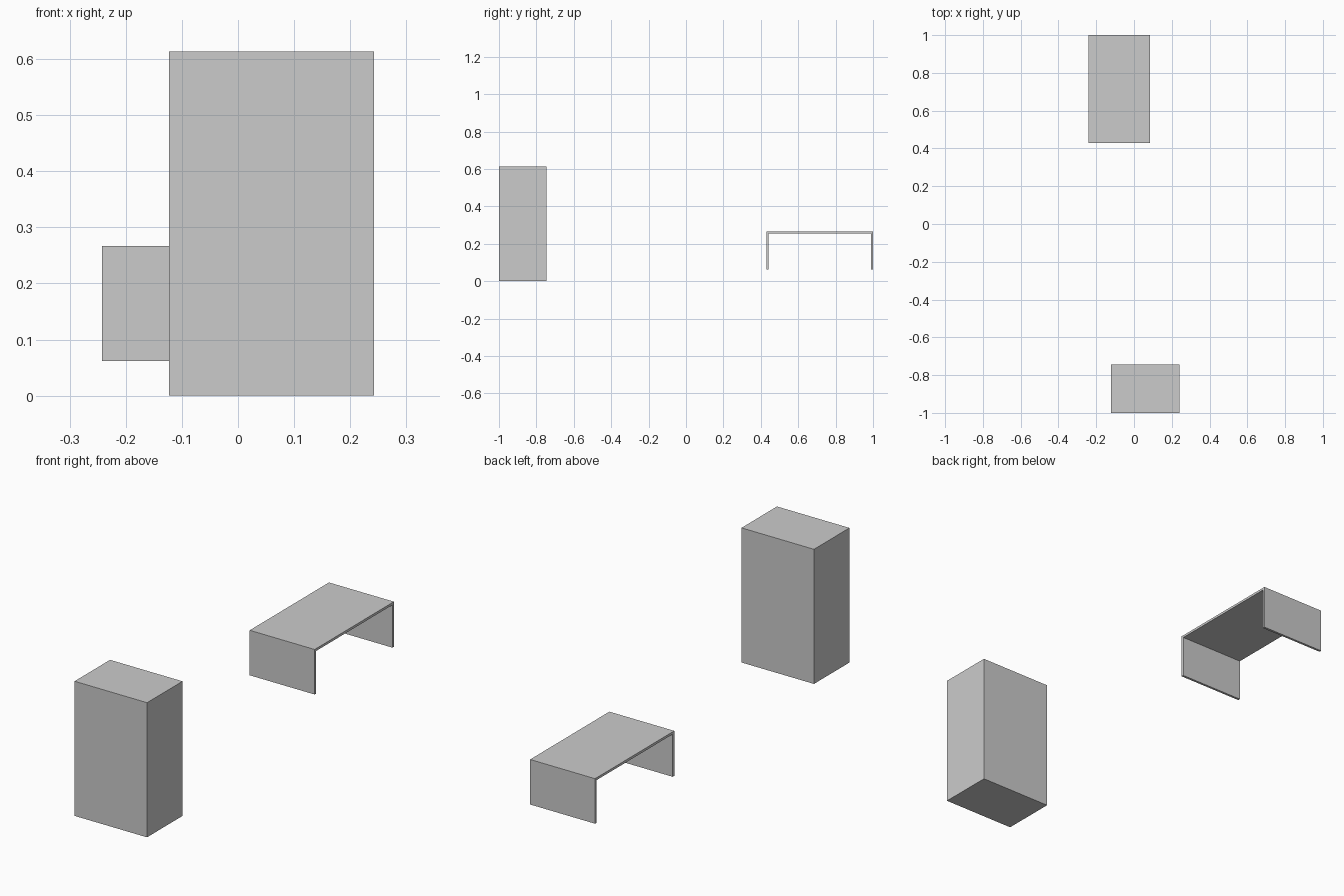
import bpy
import bmesh
from mathutils import Vector

if "Cube" in bpy.data.objects:
    bpy.data.objects.remove(bpy.data.objects["Cube"])


def box(name, lo, hi):
    """Flat-shaded box spanning two opposite corners."""
    lo, hi = Vector(lo), Vector(hi)
    bm = bmesh.new()
    bmesh.ops.create_cube(bm, size=1)
    bmesh.ops.scale(bm, vec=hi - lo, verts=bm.verts)
    mesh = bpy.data.meshes.new(name)
    bm.to_mesh(mesh)
    bm.free()
    obj = bpy.data.objects.new(name, mesh)
    obj.location = (lo + hi) / 2
    bpy.context.collection.objects.link(obj)
    return obj


# Tall solid cabinet at the front
box("cabinet", (-0.123, -1.0, 0.0), (0.242, -0.745, 0.613))

# Low bench at the back: a thin top on two end panels
X0, X1 = -0.242, 0.085
Y0, Y1 = 0.43, 1.0
Z0, Z1 = 0.062, 0.267
T = 0.011

box("bench_top", (X0, Y0, Z1 - T), (X1, Y1, Z1))
for name, y in (("bench_front_panel", Y0), ("bench_back_panel", Y1 - T)):
    box(name, (X0, y, Z0), (X1, y + T, Z1 - T))
